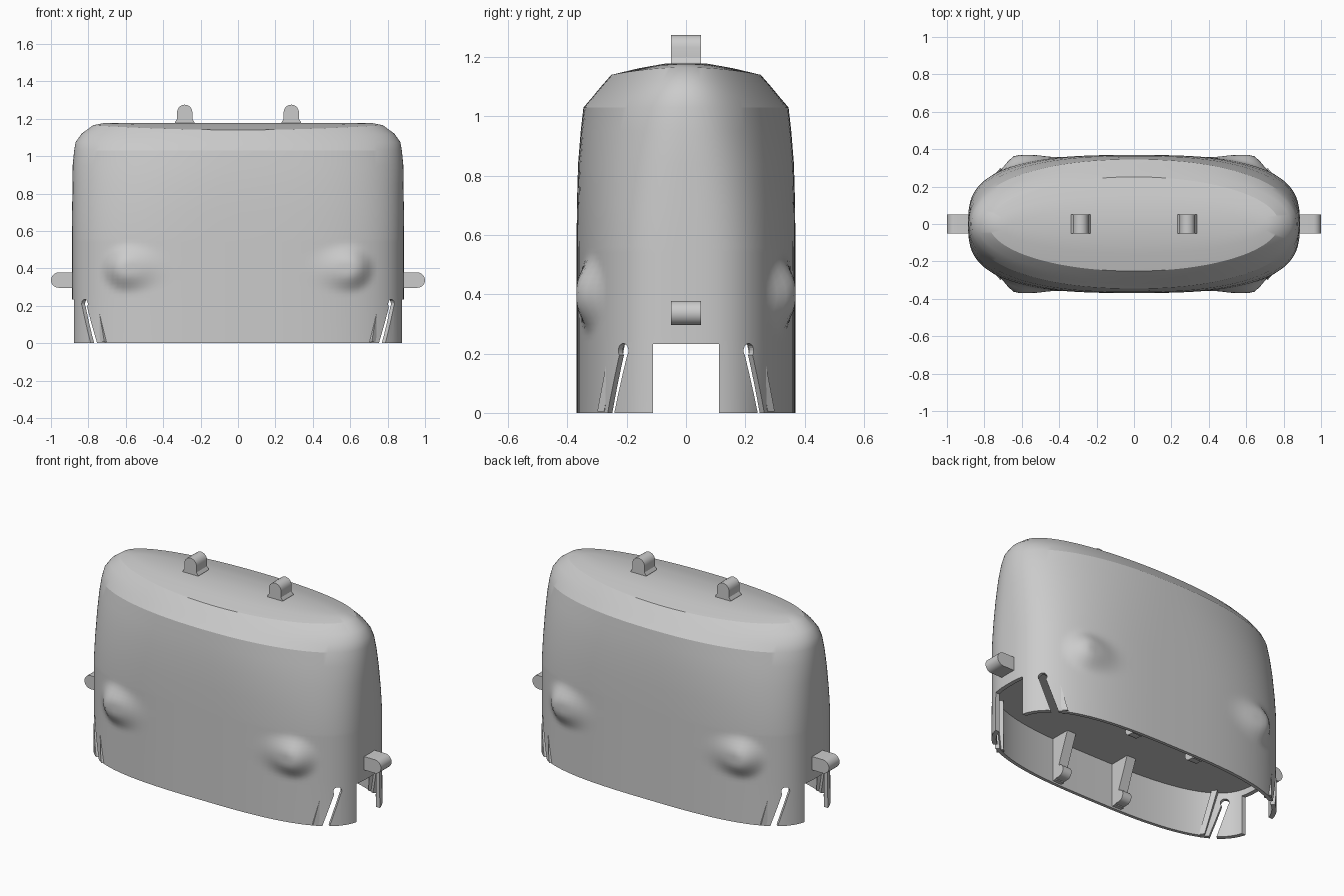
import bpy, bmesh, math
from mathutils import Vector

if "Cube" in bpy.data.objects:
    bpy.data.objects.remove(bpy.data.objects["Cube"], do_unlink=True)

grey = bpy.data.materials.new("plain grey")
grey.use_nodes = True
grey.diffuse_color = (0.6, 0.6, 0.6, 1)
grey.node_tree.nodes["Principled BSDF"].inputs["Base Color"].default_value = (0.6, 0.6, 0.6, 1)

SEG = 120


def make(name, bm):
    bmesh.ops.recalc_face_normals(bm, faces=bm.faces)
    me = bpy.data.meshes.new(name)
    bm.to_mesh(me)
    bm.free()
    me.materials.append(grey)
    ob = bpy.data.objects.new(name, me)
    bpy.context.collection.objects.link(ob)
    return ob


def smooth(ob, angle):
    bpy.ops.object.select_all(action="DESELECT")
    ob.select_set(True)
    bpy.context.view_layer.objects.active = ob
    bpy.ops.object.shade_smooth_by_angle(angle=math.radians(angle), keep_sharp_edges=True)


def ring(bm, z, a, b, n, lift=0.0):
    """Rounded oval; lift raises its two ends."""
    out = []
    for i in range(SEG):
        t = 2 * math.pi * i / SEG
        c, s = math.cos(t), math.sin(t)
        x = a * math.copysign(abs(c) ** (2 / n), c)
        y = b * math.copysign(abs(s) ** (2 / n), s)
        out.append(bm.verts.new((x, y, z + lift * (x / a) ** 2)))
    return out


def prism(bm, pts, origin, u, v, w, half):
    """Extrude the 2D profile pts (axes u, v) by half along both ways of w."""
    o, u, v, w = (Vector(k) for k in (origin, u, v, w))
    sides = [[bm.verts.new(o + u * p + v * q + w * d) for p, q in pts] for d in (-half, half)]
    bm.faces.new(sides[0])
    bm.faces.new(sides[1][::-1])
    for i in range(len(pts)):
        j = (i + 1) % len(pts)
        bm.faces.new((sides[0][i], sides[0][j], sides[1][j], sides[1][i]))


def peg_profile(r, length, flare=0.0):
    arc = [(r * math.cos(math.pi * k / 10), length - r + r * math.sin(math.pi * k / 10)) for k in range(11)]
    foot = [(r + flare, -0.03), (r + flare, 0.004), (r, 0.02)]
    return foot + arc + [(-p, q) for p, q in foot[::-1]]


# Hollow shell: inner ceiling, inner wall, outer wall, shoulder and crown
bm = bmesh.new()
levels = [(0.0, 0.888, 0.369, 2.9)]
levels += [(0.24 + 0.02 * k, 0.887, 0.369, 2.88) for k in range(17)]
levels += [
    (0.7, 0.887, 0.368, 2.7),
    (0.84, 0.885, 0.364, 2.5),
    (0.95, 0.884, 0.355, 2.3),
    (1.03, 0.876, 0.346, 2.18),
    (1.06, 0.868, 0.32, 2.12, 0.015),
    (1.1, 0.836, 0.287, 2.08, 0.02),
    (1.14, 0.775, 0.252, 2.0, 0.025),
    (1.162, 0.72, 0.16, 2.0, 0.014),
    (1.178, 0.68, 0.07, 2.0)]
outer = [ring(bm, *l) for l in levels]
# Soft bosses near the corners, pushed out of the wall and fading toward the middle
for v in [v for loop in outer for v in loop]:
    dx = abs(v.co.x) - 0.59
    d = math.hypot(dx if dx > 0 else dx * 0.6, v.co.z - 0.4)
    f = min(1.0, max(0.0, (0.14 - d) / 0.11))
    v.co.y += math.copysign(max(0.0, 0.369 - abs(v.co.y)) * f * f * (3 - 2 * f), v.co.y)
rings = [ring(bm, 0.27, 0.862, 0.35, 2.9), ring(bm, 0.0, 0.862, 0.35, 2.9)] + outer
for lo, hi in zip(rings, rings[1:]):
    for i in range(SEG):
        j = (i + 1) % SEG
        bm.faces.new((lo[i], lo[j], hi[j], hi[i]))
bm.faces.new(rings[0])
bm.faces.new(rings[-1])
# Hard creases along the shoulder and the crown
for loop in (outer[-6], outer[-3]):
    for i in range(SEG):
        if abs(loop[i].co.x) < 0.76:
            bm.edges.get((loop[i], loop[i - 1])).smooth = False
shell = make("shell", bm)

# Cutter: a notch in each end and four leaning keyhole slits
bm = bmesh.new()
notch = [(-0.112, -0.1), (0.112, -0.1), (0.112, 0.233), (-0.112, 0.233)]
hole = [(0.024 * math.cos(math.radians(a)), 0.21 + 0.024 * math.sin(math.radians(a)))
        for a in range(-40, 221, 20)]
slit = [(-0.1, -0.05), (-0.06, -0.05)] + hole
for sx in (-1, 1):
    prism(bm, notch, (sx * 0.86, 0, 0), (0, 1, 0), (0, 0, 1), (1, 0, 0), 0.12)
    for sy in (-1, 1):
        prism(bm, slit, (sx * 0.818, sy * 0.21, 0), (sx * 0.67, -sy * 0.74, 0), (0, 0, 1),
              (sx * 0.76, sy * 0.65, 0), 0.09)
cutter = make("cutter", bm)
cutter.hide_render = True
mod = shell.modifiers.new("cuts", "BOOLEAN")
mod.operation, mod.solver, mod.object = "DIFFERENCE", "EXACT", cutter
bpy.context.view_layer.objects.active = shell
shell.select_set(True)
bpy.ops.object.modifier_apply(modifier=mod.name)
bpy.data.objects.remove(cutter, do_unlink=True)
smooth(shell, 35)

for sx, side in ((1, "left"), (-1, "right")):
    # Rounded pegs on the crown and on both ends
    bm = bmesh.new()
    prism(bm, peg_profile(0.041, 0.097, 0.011), (sx * 0.285, 0, 1.178), (1, 0, 0), (0, 0, 1), (0, 1, 0), 0.051)
    smooth(make("top_peg_" + side, bm), 30)
    bm = bmesh.new()
    prism(bm, peg_profile(0.041, 0.117), (sx * 0.883, 0, 0.337), (0, 0, 1), (sx, 0, 0), (0, 1, 0), 0.051)
    smooth(make("end_peg_" + side, bm), 30)

    for sy, face in ((-1, "front"), (1, "back")):
        # Tapered inner ribs with a rounded catch
        bm = bmesh.new()
        x = 0.04 + sx * 0.21
        wedge = [(0.36, 0.01), (0.325, 0.01), (0.22, 0.28), (0.36, 0.28)]
        prism(bm, wedge, (x, 0, 0), (0, sy, 0), (0, 0, 1), (1, 0, 0), 0.03)
        prism(bm, peg_profile(0.035, 0.065), (x, sy * 0.325, 0.05), (0, 0, 1), (0, -sy, 0), (1, 0, 0), 0.03)
        smooth(make("rib_%s_%s" % (face, side), bm), 30)

        # Leaning stiffener inside the wall beside each slit
        bm = bmesh.new()
        strip = [(-0.135, 0.005), (-0.104, 0.005), (-0.034, 0.275), (-0.066, 0.275)]
        prism(bm, strip, (sx * 0.79, sy * 0.186, 0), (sx * 0.67, -sy * 0.74, 0), (0, 0, 1),
              (sx * 0.74, sy * 0.67, 0), 0.02)
        make("slit_stiffener_%s_%s" % (face, side), bm)
